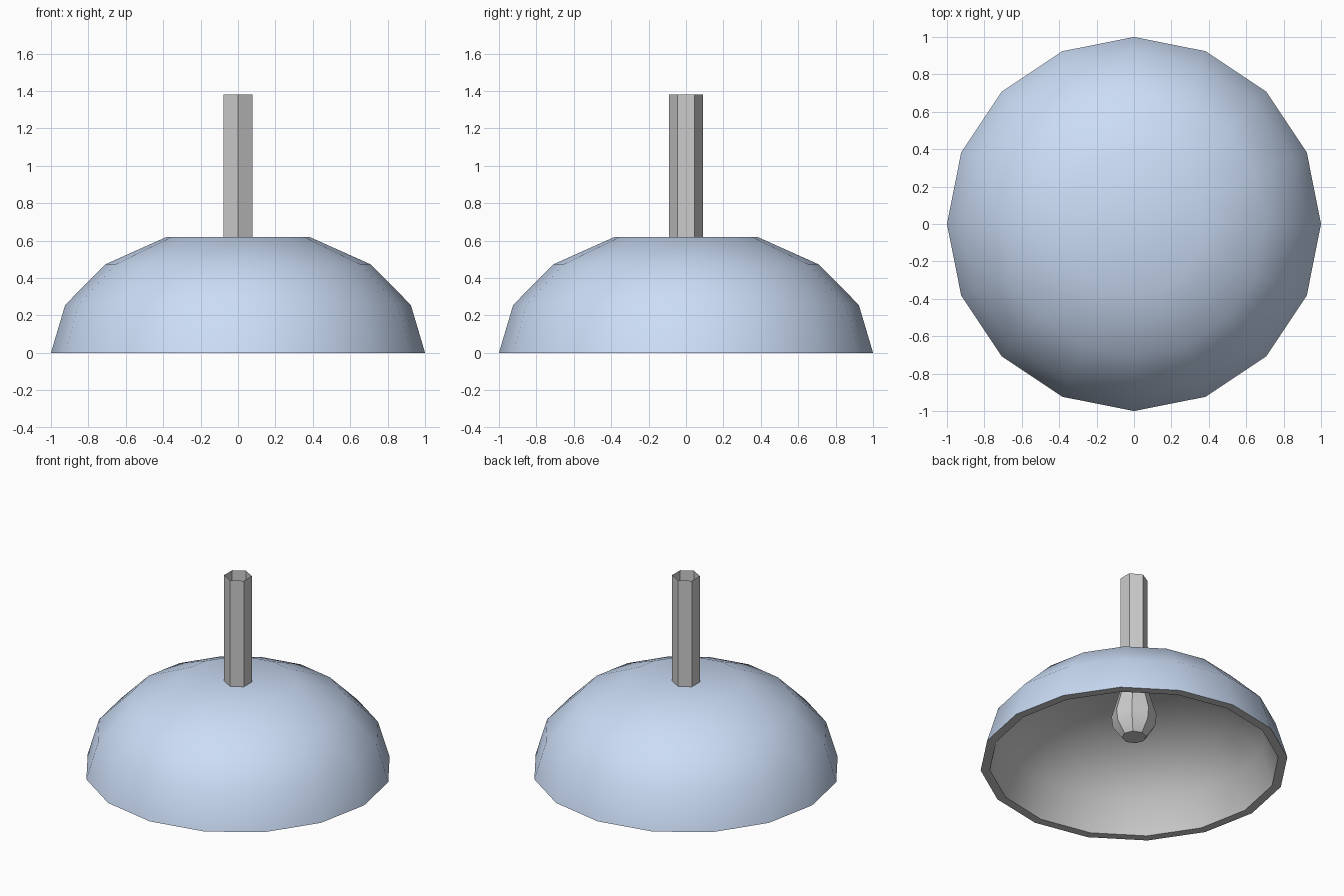
import bpy, bmesh, math

if "Cube" in bpy.data.objects:
    bpy.data.objects.remove(bpy.data.objects["Cube"])


def lathe(name, profile, sides, cap_start=False, cap_end=False, smooth=True, flip=False):
    """Revolve (radius, z) points around z; first vertex of each ring sits on +y."""
    bm = bmesh.new()
    rings = []
    for r, z in profile:
        angles = [math.pi / 2 + 2 * math.pi * i / sides for i in range(sides)]
        rings.append([bm.verts.new((r * math.cos(a), r * math.sin(a), z)) for a in angles])
    for low, high in zip(rings, rings[1:]):
        for i in range(sides):
            j = (i + 1) % sides
            bm.faces.new((low[i], low[j], high[j], high[i]))
    if cap_start:
        bm.faces.new(rings[0][::-1])
    if cap_end:
        bm.faces.new(rings[-1])
    if flip:
        bmesh.ops.reverse_faces(bm, faces=bm.faces[:])
    mesh = bpy.data.meshes.new(name)
    bm.to_mesh(mesh)
    bm.free()
    obj = bpy.data.objects.new(name, mesh)
    bpy.context.collection.objects.link(obj)
    if smooth:
        bpy.ops.object.select_all(action='DESELECT')
        obj.select_set(True)
        bpy.context.view_layer.objects.active = obj
        bpy.ops.object.shade_smooth_by_angle(angle=math.radians(35))
    return obj


# Dome profile: flattened sphere rings, stopping at a flat top
dome = [(math.cos(math.radians(a)), 0.67 * math.sin(math.radians(a)))
        for a in (0, 22.5, 45, 67.5)]

# Blue outer shade
shade = lathe("shade", dome, 16, cap_end=True)
blue = bpy.data.materials.new("shade_blue")
blue.diffuse_color = (0.6, 0.72, 0.92, 1)
blue.use_nodes = True
blue.node_tree.nodes["Principled BSDF"].inputs["Base Color"].default_value = blue.diffuse_color
shade.data.materials.append(blue)

# Grey lining, including the flat rim
lining = [(1, 0)] + [(r * 0.94, z * 0.92) for r, z in dome]
lathe("shade_lining", lining, 16, cap_end=True, flip=True)

# Open six-sided hanging tube
lathe("stem", [(0.09, 0.62), (0.09, 1.38)], 6, smooth=False)

# Bulb under the shade
bulb = [(0.08, 0.2), (0.138, 0.28), (0.147, 0.36), (0.085, 0.57)]
lathe("bulb", bulb, 8, cap_start=True, cap_end=True).data.shade_smooth
bpy.context.view_layer.objects.active = bpy.data.objects["bulb"]
bpy.ops.object.shade_smooth_by_angle(angle=math.radians(50))
